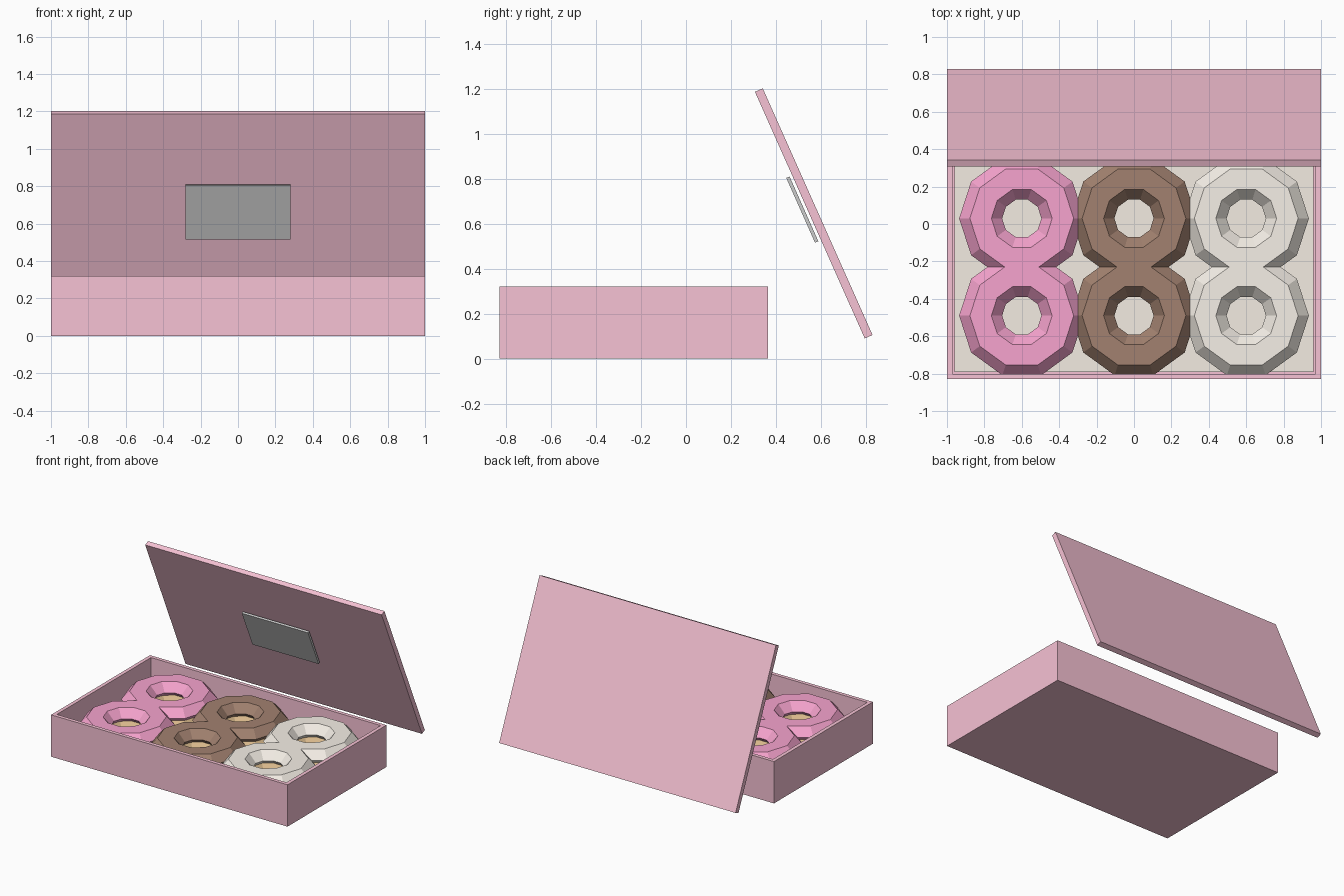
import bpy, bmesh, math

if "Cube" in bpy.data.objects:
    bpy.data.objects.remove(bpy.data.objects["Cube"])


def material(name, rgb):
    m = bpy.data.materials.new(name)
    m.diffuse_color = (*rgb, 1)
    m.use_nodes = True
    m.node_tree.nodes["Principled BSDF"].inputs["Base Color"].default_value = m.diffuse_color
    return m


CARD = material("pink_card", (0.93, 0.54, 0.66))
PAPER = material("paper", (0.90, 0.84, 0.76))
DOUGH = material("dough", (0.80, 0.56, 0.30))
ICINGS = {
    "strawberry": material("strawberry", (0.93, 0.37, 0.62)),
    "chocolate": material("chocolate", (0.36, 0.22, 0.16)),
    "vanilla": material("vanilla", (0.92, 0.87, 0.80)),
}


def block(name, centre, size, mat=None, tilt=0):
    bpy.ops.mesh.primitive_cube_add(size=1, location=centre, rotation=(tilt, 0, 0))
    ob = bpy.context.object
    ob.name = name
    ob.scale = size
    if mat:
        ob.data.materials.append(mat)
    return ob


def ring(name, x, y, z, minor, squash, mat):
    bpy.ops.mesh.primitive_torus_add(
        location=(x, y, z), major_segments=10, minor_segments=6,
        major_radius=0.22, minor_radius=minor)
    ob = bpy.context.object
    ob.name = name
    ob.scale.z = squash
    ob.data.materials.append(mat)
    for p in ob.data.polygons:
        p.use_smooth = False


# Open tray: a block with its top inset and pushed down
tray = block("box_tray", (0, -0.2325, 0.16), (2, 1.195, 0.32), CARD)
bpy.ops.object.transform_apply(location=False, rotation=False, scale=True)
bm = bmesh.new()
bm.from_mesh(tray.data)
top = max(bm.faces, key=lambda f: f.calc_center_median().z)
bmesh.ops.inset_region(bm, faces=[top], thickness=0.04)
top = bmesh.ops.extrude_discrete_faces(bm, faces=[top])["faces"][0]
bmesh.ops.translate(bm, verts=top.verts, vec=(0, 0, -0.28))
bm.to_mesh(tray.data)
bm.free()

# Paper lining
block("paper_liner", (0, -0.2325, 0.045), (1.92, 1.115, 0.014), PAPER)

# Open lid leaning forward, with a plain label floating just off its inner face
TILT = math.radians(24)
block("box_lid", (0, 0.568, 0.645), (2, 0.038, 1.2), CARD, TILT)
block("lid_label", (0, 0.517, 0.662), (0.56, 0.016, 0.315), None, TILT)

# Two rows of three iced doughnuts
for x, (flavour, icing) in zip((-0.6, 0, 0.6), ICINGS.items()):
    for row, y in (("front", -0.49), ("back", 0.03)):
        ring(f"{row}_{flavour}_dough", x, y, 0.145, 0.112, 0.98, DOUGH)
        ring(f"{row}_{flavour}_icing", x, y, 0.22, 0.115, 0.62, icing)
